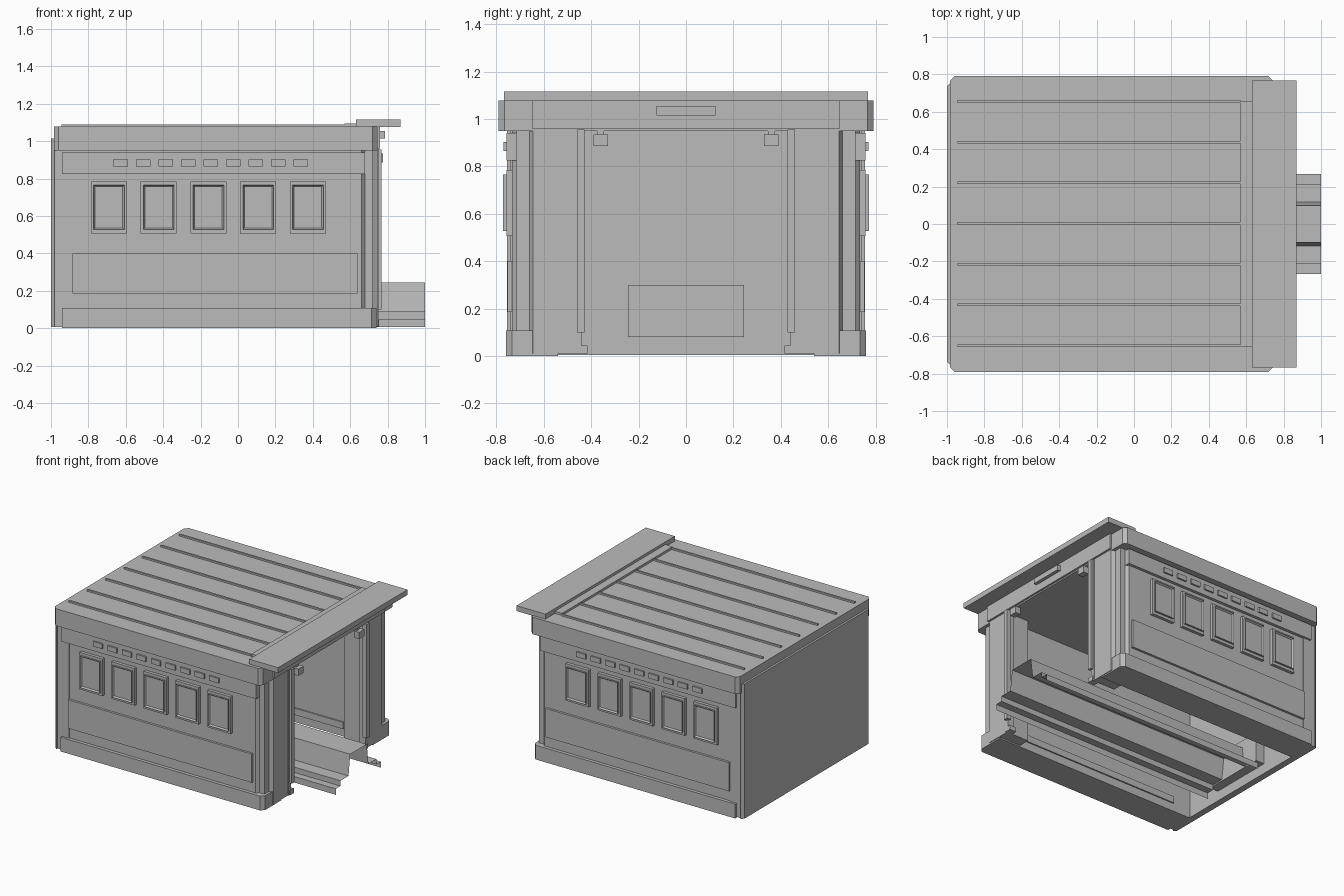
import bpy, bmesh
from mathutils import Vector

cube = bpy.data.objects.get("Cube")
if cube:
    bpy.data.objects.remove(cube, do_unlink=True)

grey = bpy.data.materials.new("plain_grey")
grey.use_nodes = True
grey.diffuse_color = (0.5, 0.5, 0.5, 1)
grey.node_tree.nodes["Principled BSDF"].inputs["Base Color"].default_value = (0.5, 0.5, 0.5, 1)


def finish(name, bm):
    bmesh.ops.recalc_face_normals(bm, faces=bm.faces)
    mesh = bpy.data.meshes.new(name)
    bm.to_mesh(mesh)
    bm.free()
    mesh.materials.append(grey)
    obj = bpy.data.objects.new(name, mesh)
    bpy.context.collection.objects.link(obj)
    return obj


def box(name, x, y, z, recess=None):
    """Box from axis ranges; recess = (outward y sign, border, depth)."""
    bm = bmesh.new()
    bmesh.ops.create_cube(bm, size=1)
    for v in bm.verts:
        v.co = Vector([(r[0] + r[1]) / 2 + c * (r[1] - r[0]) for r, c in zip((x, y, z), v.co)])
    if recess:
        sign, border, depth = recess
        bm.normal_update()
        face = max(bm.faces, key=lambda f: f.calc_center_median().y * sign)
        bmesh.ops.inset_individual(bm, faces=[face], thickness=border)
        bmesh.ops.translate(bm, verts=face.verts, vec=(0, -sign * depth, 0))
    return finish(name, bm)


def prism(name, outline, z):
    """Upright prism over an xy outline."""
    bm = bmesh.new()
    base = bm.faces.new([bm.verts.new((px, py, z[0])) for px, py in outline])
    top = bmesh.ops.extrude_face_region(bm, geom=[base])["geom"]
    bmesh.ops.translate(bm, verts=[v for v in top if isinstance(v, bmesh.types.BMVert)],
                        vec=(0, 0, z[1] - z[0]))
    return finish(name, bm)


def both(name, x, y, z, recess=None):
    """Matching boxes on the front (-y) and back (+y) sides."""
    for label, s in (("front", -1), ("back", 1)):
        box(f"{label}_{name}", x, sorted((s * y[0], s * y[1])), z,
            (s, *recess) if recess else None)


# Roof slab with cut corners
c = 0.025
x0, x1, w = -0.985, 0.745, 0.79
prism("roof", [(x0 + c, -w), (x1 - c, -w), (x1, -w + c), (x1, w - c),
               (x1 - c, w), (x0 + c, w), (x0, w - c), (x0, -w + c)], (0.95, 1.078))

# Roof ribs, cross strip and overhanging board
for i in range(7):
    y = -0.65 + i * 0.2175
    box("roof_rib", (-0.945, 0.57), (y - 0.007, y + 0.007), (1.07, 1.09))
box("roof_strip", (0.57, 0.64), (-0.655, 0.655), (1.07, 1.095))
box("overhang_board", (0.63, 0.87), (-0.767, 0.767), (1.075, 1.115))

# Lintel and name plate over the opening
box("lintel", (0.7, 0.76), (-0.65, 0.65), (0.96, 1.077))
box("lintel_plate", (0.75, 0.785), (-0.125, 0.125), (1.015, 1.055), None)

# Rear wall
box("rear_wall", (-0.985, -0.95), (-0.73, 0.73), (0.005, 0.96))
prism("rear_plate", [(-0.98, -0.755), (-1, -0.735), (-1, 0.735), (-0.98, 0.755)], (0.005, 1.015))
box("rear_stop", (-0.96, -0.88), (-0.245, 0.245), (0.08, 0.3))

# Long side walls with chamfered outer corner
for label, s in (("front", -1), ("back", 1)):
    prism(label + "_wall", [(-0.96, s * 0.54), (-0.96, s * 0.735), (0.66, s * 0.735), (0.68, s * 0.715),
                            (0.72, s * 0.715), (0.72, s * 0.54)], (0.005, 0.96))
    prism(label + "_plinth", [(-0.94, s * 0.54), (-0.94, s * 0.76), (0.715, s * 0.76), (0.74, s * 0.735),
                              (0.74, s * 0.54)], (0, 0.107))
    prism(label + "_door_post", [(0.56, s * 0.455), (0.745, s * 0.455), (0.745, s * 0.645),
                                 (0.72, s * 0.66), (0.56, s * 0.66)], (0.01, 0.96))

both("rear_pilaster", (-0.985, -0.885), (0.6, 0.742), (0.005, 0.95))
both("frieze", (-0.94, 0.68), (0.7, 0.757), (0.825, 0.94))
both("lower_panel", (-0.885, 0.64), (0.7, 0.752), (0.185, 0.4))
both("inner_panel", (-0.8, 0.5), (0.53, 0.545), (0.06, 0.11))

# Door trim, lamps and foot stops around the opening
both("door_trim", (0.735, 0.768), (0.428, 0.46), (0.1, 0.955))
both("inner_trim", (0.7, 0.75), (0.44, 0.47), (0.01, 0.96))
both("door_lamp", (0.73, 0.775), (0.33, 0.39), (0.885, 0.935))
both("lamp_bracket", (0.72, 0.745), (0.345, 0.375), (0.93, 0.965))
both("foot_stop", (0.7, 0.755), (0.415, 0.46), (0.01, 0.045))

# Windows and vents
for i in range(5):
    x = -0.69 + i * 0.266
    both("window_frame", (x - 0.096, x + 0.096), (0.72, 0.758), (0.507, 0.785))
    both("window", (x - 0.082, x + 0.082), (0.74, 0.772), (0.528, 0.765), (0.012, 0.012))
for i in range(9):
    x = -0.628 + i * 0.1205
    both("vent", (x - 0.039, x + 0.039), (0.74, 0.769), (0.865, 0.902))

# Stepped track channel, a folded sheet running out of the opening
half = [(0.267, 0.005), (0.267, 0.05), (0.213, 0.05), (0.213, 0.09), (0.118, 0.09), (0.098, 0.245)]
profile = half + [(-y, z) for y, z in reversed(half)]
bm = bmesh.new()
rows = [[bm.verts.new((x, y, z)) for y, z in profile] for x in (-0.88, 1.0)]
for i in range(len(profile) - 1):
    bm.faces.new((rows[0][i], rows[1][i], rows[1][i + 1], rows[0][i + 1]))
finish("track_channel", bm)
